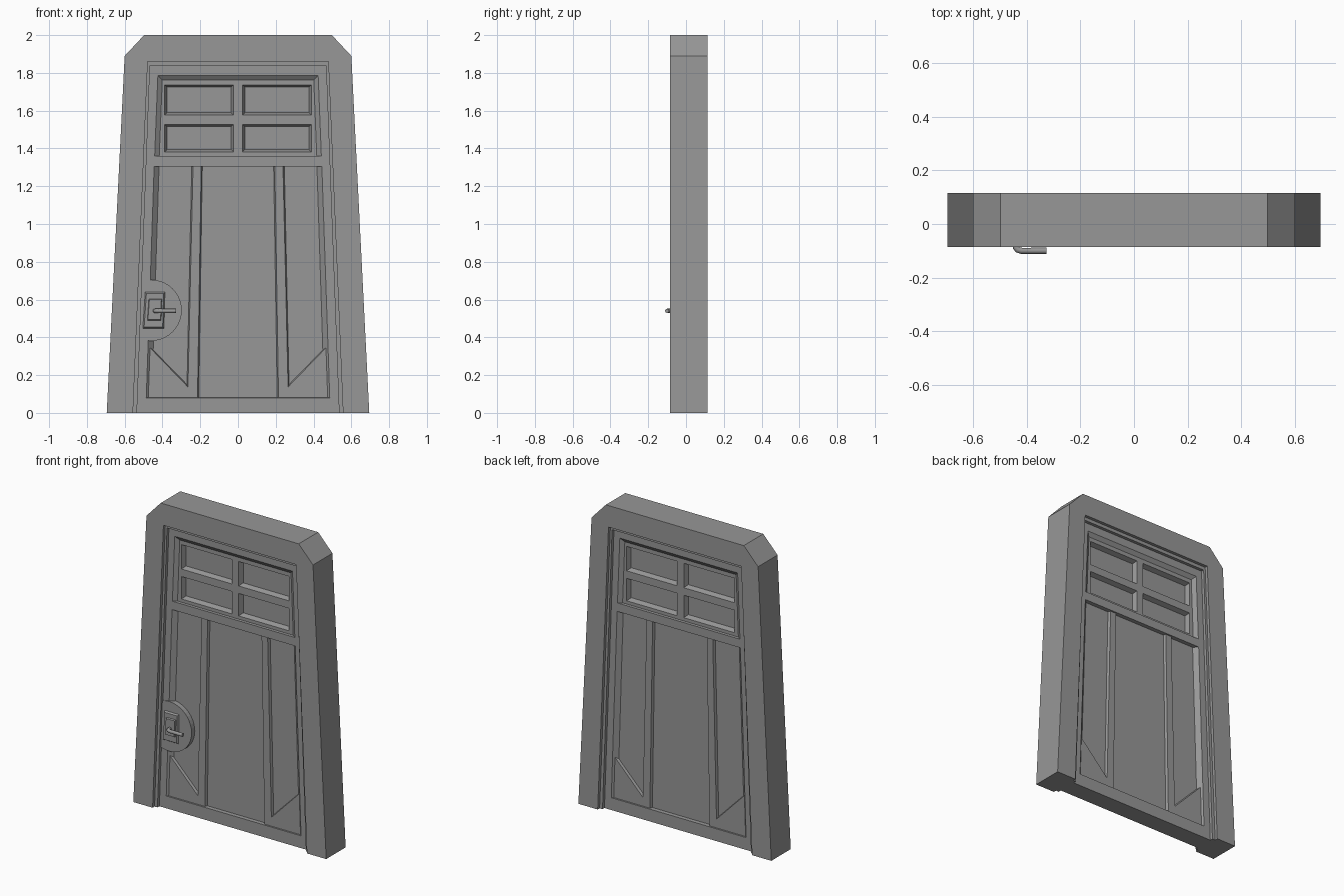
import bpy, bmesh, math

if "Cube" in bpy.data.objects:
    bpy.data.objects.remove(bpy.data.objects["Cube"])

MID = 0.015            # depth centre of the door and frame
FRONT = MID - 0.10     # front face of the frame
SLAB, STILE, BASE = 0.040, 0.050, 0.066   # depths below the frame's face

grey = bpy.data.materials.new("dark_grey")
grey.diffuse_color = (0.31, 0.31, 0.31, 1)
grey.use_nodes = True
grey.node_tree.nodes["Principled BSDF"].inputs["Base Color"].default_value = grey.diffuse_color


def prism(name, pts, y0, y1, back=None):
    """Solid between an (x, z) outline at y0 and the same (or another) outline at y1."""
    back = back or pts
    bm = bmesh.new()
    a = [bm.verts.new((x, y0, z)) for x, z in pts]
    b = [bm.verts.new((x, y1, z)) for x, z in back]
    bm.faces.new(a)
    bm.faces.new(b[::-1])
    for i in range(len(a)):
        j = (i + 1) % len(a)
        bm.faces.new((a[i], b[i], b[j], a[j]))
    bmesh.ops.recalc_face_normals(bm, faces=bm.faces)
    me = bpy.data.meshes.new(name)
    bm.to_mesh(me)
    bm.free()
    me.materials.append(grey)
    ob = bpy.data.objects.new(name, me)
    bpy.context.collection.objects.link(ob)
    return ob


def trapezoid(bottom, top, z0, z1):
    return [(-bottom, z0), (bottom, z0), (top, z1), (-top, z1)]


def rect(x0, x1, z0, z1):
    return [(x0, z0), (x1, z0), (x1, z1), (x0, z1)]


def flip(pts):
    return [(-x, z) for x, z in pts][::-1]


def cut(target, rim, floor, depth, start=SLAB):
    """Sink a recess into both faces, depths measured from the frame's face."""
    for side in (-1, 1):
        c = prism("cutter", rim, MID + side * (0.102 - start), MID + side * (0.10 - depth), floor)
        m = target.modifiers.new("recess", 'BOOLEAN')
        m.operation, m.solver, m.object = 'DIFFERENCE', 'EXACT', c
        bpy.context.view_layer.objects.active = target
        bpy.ops.object.modifier_apply(modifier=m.name)
        bpy.data.objects.remove(c, do_unlink=True)


# Outer frame and the stepped stop inside it
outer = [(-0.695, 0), (-0.60, 1.89), (-0.497, 2.0), (0.497, 2.0), (0.60, 1.89), (0.695, 0)]
prism("door_frame", outer + [(0.556, 0), (0.478, 1.86), (-0.478, 1.86), (-0.556, 0)],
      FRONT, MID + 0.10)
prism("frame_stop", [(-0.60, 0), (-0.53, 1.90), (0.53, 1.90), (0.60, 0),
                     (0.535, 0), (0.466, 1.838), (-0.466, 1.838), (-0.535, 0)],
      FRONT + 0.02, MID + 0.08)

# Door slab
door = prism("door", trapezoid(0.56, 0.49, 0, 1.86), FRONT + SLAB, MID + 0.10 - SLAB)

# Window surround, then four panes
cut(door, trapezoid(0.444, 0.427, 1.36, 1.79), trapezoid(0.417, 0.401, 1.361, 1.763), 0.058)
for x0, x1 in ((-0.39, -0.022), (0.022, 0.39)):
    for z0, z1 in ((1.38, 1.53), (1.575, 1.738)):
        e = 0.014
        cut(door, rect(x0, x1, z0, z1), rect(x0 + e, x1 - e, z0 + e, z1 - e), 0.088, 0.055)

# Lower panel recess
cut(door, trapezoid(0.488, 0.446, 0.08, 1.305), trapezoid(0.457, 0.418, 0.081, 1.304), BASE)

# Raised stiles with slanted feet, standing in the lower recess on both faces
top = [(-0.48, 0.07), (-0.215, 0.07), (-0.195, 1.31), (-0.238, 1.31), (-0.265, 0.137), (-0.48, 0.359)]
low = [(-0.48, 0.07), (-0.207, 0.07), (-0.188, 1.31), (-0.246, 1.31), (-0.271, 0.152), (-0.48, 0.366)]
for face, side in (("front", -1), ("back", 1)):
    for hand, t, l in (("left", top, low), ("right", flip(top), flip(low))):
        prism(f"{face}_{hand}_stile", t, MID + side * (0.10 - STILE),
              MID + side * (0.098 - BASE), l)

# Lock disc, its left part buried behind the frame stop
disc = [(-0.46 + 0.162 * math.cos(i * math.tau / 40), 0.543 + 0.162 * math.sin(i * math.tau / 40))
        for i in range(40)]
prism("lock_disc", disc, FRONT + 0.033, FRONT + 0.075)

# Stacked backplates of the handle, with sloping edges
prism("lock_plate", [(-0.497, 0.454), (-0.399, 0.454), (-0.394, 0.632), (-0.485, 0.632)],
      FRONT + 0.022, FRONT + 0.036,
      [(-0.506, 0.445), (-0.39, 0.445), (-0.385, 0.641), (-0.493, 0.641)])
prism("lock_inset_plate", [(-0.477, 0.494), (-0.41, 0.494), (-0.406, 0.6), (-0.469, 0.6)],
      FRONT + 0.013, FRONT + 0.025,
      [(-0.481, 0.489), (-0.406, 0.489), (-0.402, 0.605), (-0.473, 0.605)])

# Lever handle: a bent rod
cu = bpy.data.curves.new("lever_handle", 'CURVE')
cu.dimensions = '3D'
cu.bevel_depth = 0.0115
cu.bevel_resolution = 2
cu.use_fill_caps = True
path = [(-0.44, -0.06), (-0.44, -0.088), (-0.434, -0.096), (-0.42, -0.1), (-0.327, -0.1)]
sp = cu.splines.new('POLY')
sp.points.add(len(path) - 1)
for p, (x, y) in zip(sp.points, path):
    p.co = (x, y, 0.54, 1)
cu.materials.append(grey)
lever = bpy.data.objects.new("lever_handle", cu)
bpy.context.collection.objects.link(lever)
